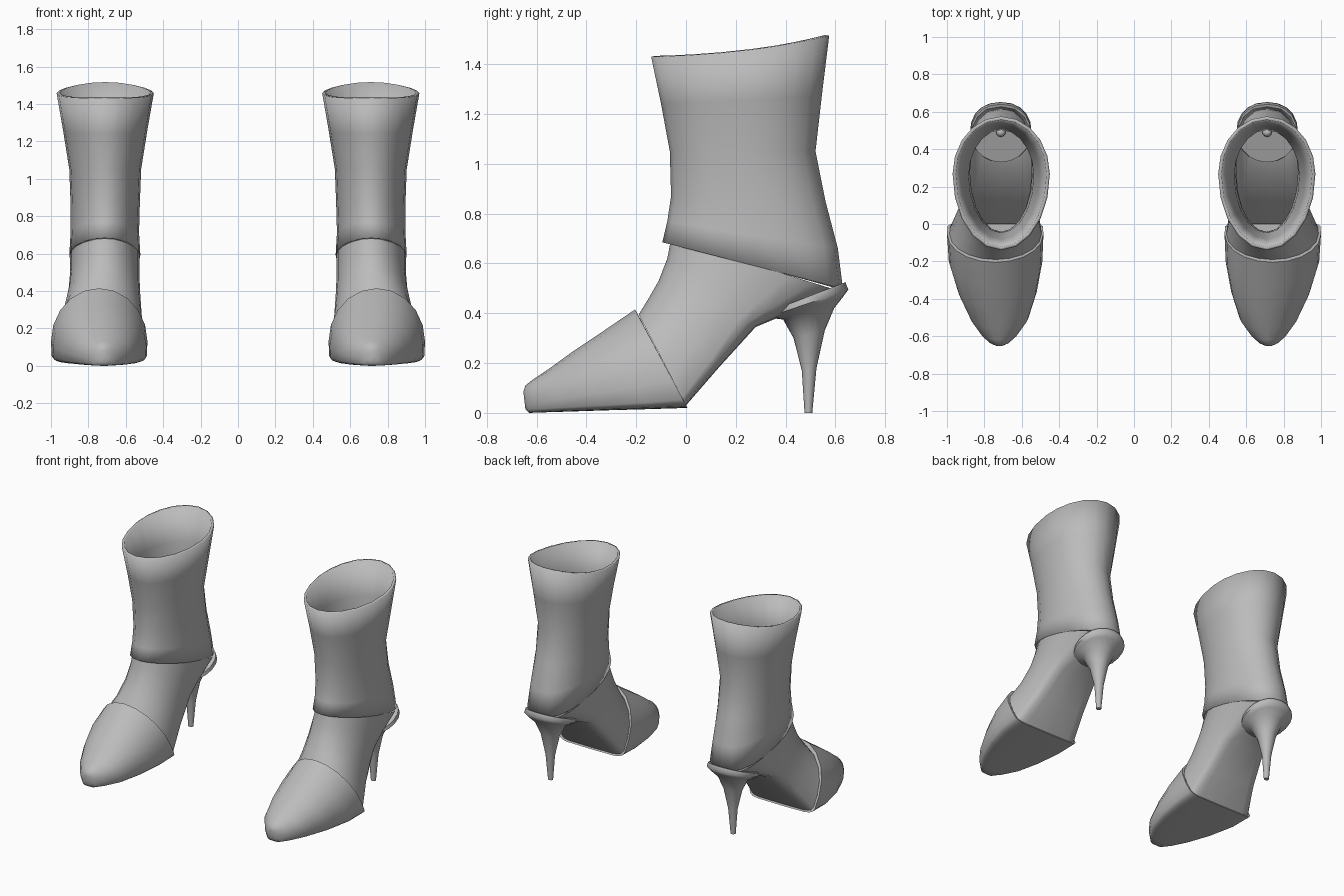
import bpy, bmesh, math
from mathutils import Vector

SEG = 20
grey = bpy.data.materials.new("grey leather")
grey.diffuse_color = (0.5, 0.5, 0.5, 1)


def ring(yf, zf, yb, zb, cx, hw, c=0.5, e=1.0, sag=0.0):
    """Cross-section between a front/top point and a back/bottom point.
    c: widest place, measured from the back end; e: squareness of the back half;
    sag: how far the sides dip below the straight line."""
    front, back = Vector((cx, yf, zf)), Vector((cx, yb, zb))
    pts = []
    for i in range(SEG):
        t = 2 * math.pi * i / SEG
        u, w = math.cos(t), math.sin(t)
        k = e if u < 0 else 1.0
        w = math.copysign(abs(w) ** k, w)
        s = c + (1 - c) * u if u >= 0 else c - c * abs(u) ** k
        p = back.lerp(front, s)
        p.x += hw * w
        p.z -= sag * w * w
        pts.append(p)
    return pts


def finish(name, bm, angle=40, wall=0):
    bmesh.ops.recalc_face_normals(bm, faces=bm.faces)
    me = bpy.data.meshes.new(name)
    bm.to_mesh(me)
    bm.free()
    me.materials.append(grey)
    me.shade_smooth()
    me.set_sharp_from_angle(angle=math.radians(angle))
    ob = bpy.data.objects.new(name, me)
    bpy.context.collection.objects.link(ob)
    if wall:
        sol = ob.modifiers.new("wall", 'SOLIDIFY')
        sol.thickness, sol.offset = wall, -1
    ob.modifiers.new("pair", 'MIRROR')
    return ob


def loft(name, sections, cap_start=False, cap_end=False, **kw):
    bm = bmesh.new()
    loops = [[bm.verts.new(p) for p in ring(*s)] for s in sections]
    for a, b in zip(loops, loops[1:]):
        for i in range(SEG):
            j = (i + 1) % SEG
            bm.faces.new((a[i], a[j], b[j], b[i]))
    if cap_start:
        bm.faces.new(loops[0])
    if cap_end:
        bm.faces.new(loops[-1])
    return finish(name, bm, **kw)


# Ankle shaft: flared at the top, overhanging cuff at the front
loft("shaft", [
    (-0.14, 1.43, 0.575, 1.515, 0.71, 0.26, 0.43, 1.0, 0.02),
    (-0.10, 1.24, 0.545, 1.27, 0.71, 0.225, 0.43),
    (-0.065, 1.05, 0.52, 1.05, 0.71, 0.192, 0.45),
    (-0.06, 0.87, 0.56, 0.85, 0.71, 0.185, 0.45),
    (-0.075, 0.77, 0.61, 0.66, 0.712, 0.183, 0.48, 0.9),
    (-0.095, 0.685, 0.63, 0.50, 0.712, 0.19, 0.5, 0.8),
], wall=0.018, angle=60)

# Foot: instep at the front, flat arch underneath
loft("foot", [
    (-0.06, 0.70, 0.63, 0.485, 0.712, 0.186, 0.5, 0.8),
    (-0.075, 0.62, 0.40, 0.395, 0.712, 0.186, 0.45, 0.6),
    (-0.11, 0.53, 0.28, 0.345, 0.715, 0.19, 0.4, 0.45),
    (-0.15, 0.46, 0.13, 0.18, 0.725, 0.21, 0.33, 0.35),
    (-0.19, 0.395, 0.0, 0.03, 0.74, 0.246, 0.28, 0.3),
], angle=60)

# Pointed toe cap with a flat sole
loft("toe_cap", [
    (-0.19, 0.39, 0.0, 0.03, 0.74, 0.246, 0.28, 0.3),
    (-0.205, 0.415, 0.006, 0.02, 0.742, 0.258, 0.28, 0.3),
    (-0.33, 0.33, -0.15, 0.015, 0.74, 0.25, 0.28, 0.3),
    (-0.45, 0.25, -0.33, 0.01, 0.73, 0.21, 0.28, 0.3),
    (-0.56, 0.17, -0.48, 0.005, 0.72, 0.155, 0.3, 0.35),
    (-0.62, 0.13, -0.58, 0.002, 0.72, 0.095, 0.3, 0.4),
    (-0.645, 0.11, -0.63, 0.0, 0.72, 0.05, 0.35, 0.5),
    (-0.653, 0.085, -0.645, 0.015, 0.72, 0.02, 0.5),
], cap_end=True, angle=85)

# Stiletto heel with a slim projecting seat flowing into the arch
loft("heel", [
    (0.33, 0.405, 0.64, 0.525, 0.712, 0.16, 0.5, 0.9),
    (0.33, 0.385, 0.652, 0.495, 0.712, 0.165, 0.5, 0.9),
    (0.35, 0.38, 0.63, 0.465, 0.712, 0.145, 0.5, 0.9),
    (0.39, 0.375, 0.595, 0.42, 0.712, 0.10, 0.5),
    (0.432, 0.30, 0.557, 0.33, 0.712, 0.06, 0.5),
    (0.465, 0.17, 0.524, 0.18, 0.712, 0.031, 0.5),
    (0.476, 0.0, 0.507, 0.0, 0.712, 0.017, 0.5),
], cap_start=True, cap_end=True, angle=60)

# Small nail head inside, above the heel
bm = bmesh.new()
bmesh.ops.create_uvsphere(bm, u_segments=10, v_segments=6, radius=0.025)
bmesh.ops.translate(bm, verts=bm.verts, vec=(0.712, 0.49, 0.485))
finish("heel_nail", bm)
